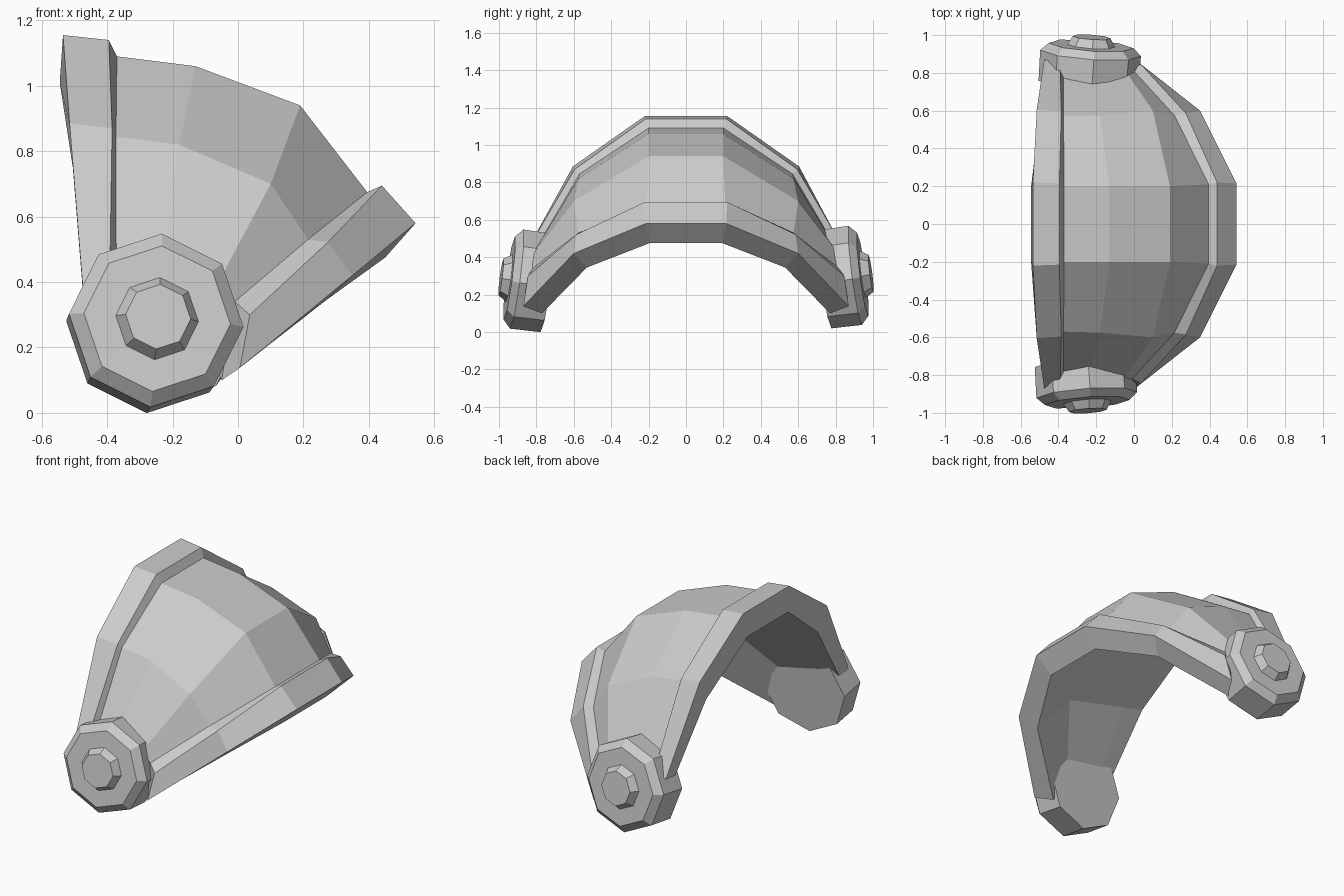
import bpy, bmesh, math
from mathutils import Vector

cube = bpy.data.objects.get("Cube")
if cube:
    bpy.data.objects.remove(cube, do_unlink=True)

grey = bpy.data.materials.new("plain grey")
grey.use_nodes = True
colour = (0.6, 0.6, 0.6, 1)
grey.diffuse_color = colour
grey.node_tree.nodes["Principled BSDF"].inputs["Base Color"].default_value = colour


def loft(name, sections):
    """Closed loops bridged in order, both ends capped."""
    bm = bmesh.new()
    rings = [[bm.verts.new(p) for p in s] for s in sections]
    n = len(rings[0])
    for a, b in zip(rings, rings[1:]):
        for i in range(n):
            j = (i + 1) % n
            bm.faces.new((a[i], a[j], b[j], b[i]))
    bm.faces.new(rings[0])
    bm.faces.new(rings[-1])
    bmesh.ops.recalc_face_normals(bm, faces=bm.faces[:])
    mesh = bpy.data.meshes.new(name)
    bm.to_mesh(mesh)
    bm.free()
    mesh.materials.append(grey)
    obj = bpy.data.objects.new(name, mesh)
    bpy.context.collection.objects.link(obj)


def arch(name, keys):
    """Loft the chosen profile points over the arch, mirrored across y."""
    half = [[Vector(p[k]) for k in keys] for p in (end, shoulder, crown)]
    other = [[Vector((v.x, -v.y, v.z)) for v in s] for s in reversed(half)]
    loft(name, half + other)


# Arch profile at the crown, the shoulder and the pivot end
crown = dict(A=(-.535, .22, 1.155), B=(-.395, .215, 1.14), C=(-.37, .2, 1.09),
             D=(-.13, .2, 1.06), E=(.19, .2, .94), F=(.395, .21, .675),
             G=(.44, .22, .695), H=(.543, .215, .58), I=(.45, .195, .475),
             J=(.12, .19, .83), M=(-.36, .19, .96), L=(-.545, .195, 1.01))
shoulder = dict(A=(-.515, .605, .885), B=(-.385, .595, .87), C=(-.373, .57, .845),
                D=(-.18, .575, .82), E=(.10, .6, .70), F=(.214, .575, .53),
                G=(.275, .585, .522), H=(.35, .6, .42), I=(.27, .53, .345),
                J=(.04, .52, .61), M=(-.36, .525, .712), L=(-.505, .53, .75))
end = dict(A=(-.475, .87, .39), B=(-.392, .86, .42), C=(-.372, .82, .42),
           D=(-.24, .82, .42), E=(-.06, .83, .40), F=(-.01, .82, .34),
           G=(.036, .845, .30), H=(.006, .87, .138), I=(-.05, .77, .10),
           J=(-.15, .77, .30), M=(-.38, .77, .36), L=(-.475, .78, .38))

arch("curved_shell", "CDEFIJM")
arch("upper_rim", "ABCML")
arch("lower_rim", "FGHI")


# Octagonal pivots, with a raised knob on the outer face
def pivot(name, side, shift):
    axis = Vector((.07, .99, .13)).normalized()
    tilt = Vector((.02, 0, .27))
    up = (tilt - axis * axis.dot(tilt)).normalized()
    across = up.cross(axis)
    centre = Vector((-.25, .905, .283))
    rings = []
    for depth, radius in ((-.165, .265), (0, .268), (.04, .225), (.04, .127),
                          (.085, .1)):
        ring = []
        for i in range(8):
            a = math.tau * i / 8
            p = centre + axis * depth + (up * math.cos(a) + across * math.sin(a)) * radius
            ring.append(Vector((p.x + shift, p.y * side, p.z + shift)))
        rings.append(ring)
    loft(name, rings)


pivot("right_pivot", -1, 0)
pivot("left_pivot", 1, .02)
